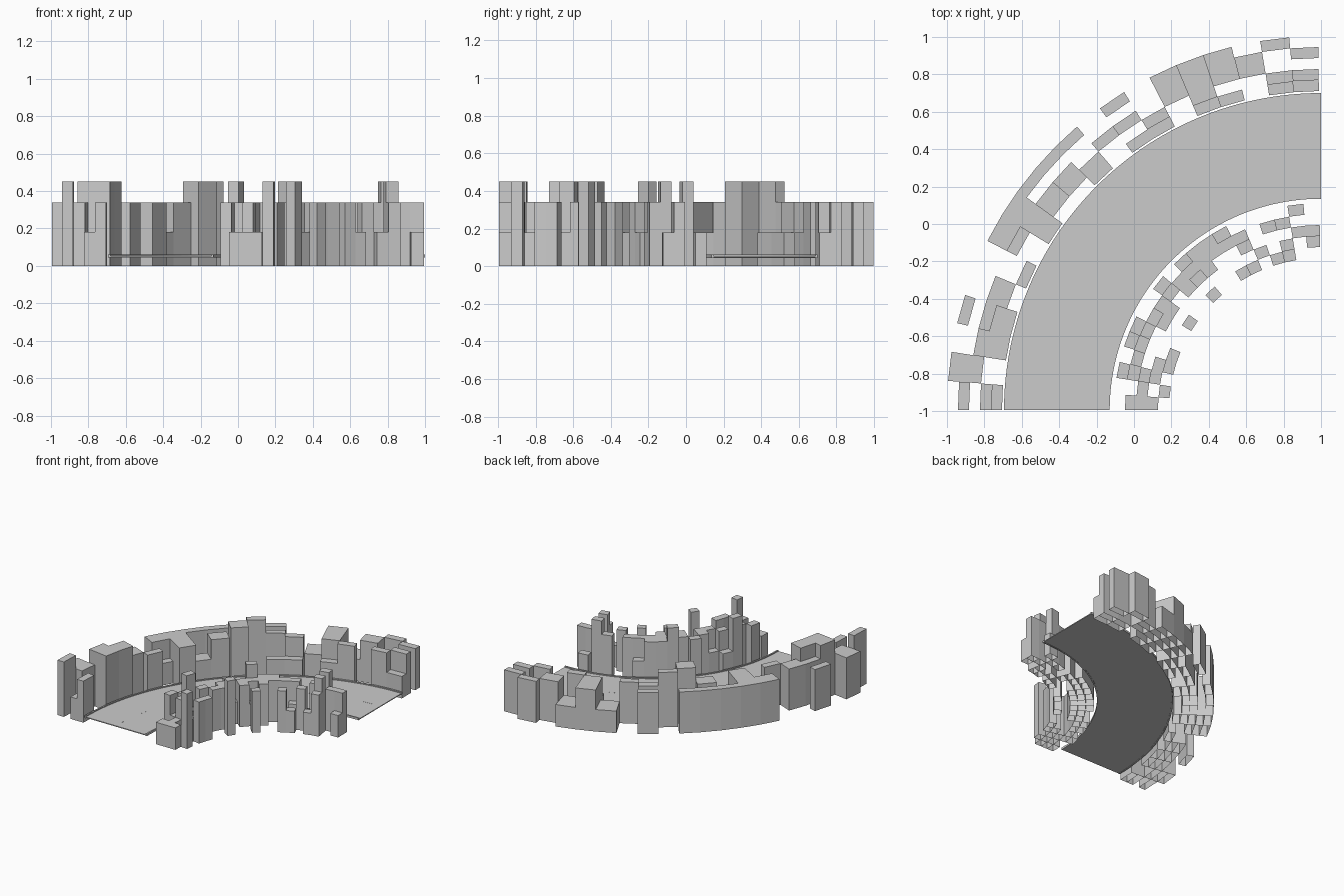
import bpy, bmesh, math
from mathutils import Vector

if "Cube" in bpy.data.objects:
    bpy.data.objects.remove(bpy.data.objects["Cube"])

PIVOT = Vector((1.0, -0.995, 0))      # centre of the bend
HEIGHTS = {"1": 0.18, "2": 0.34, "3": 0.45}
STEP = 0.0588                          # depth of one building plot
SECTOR = 89.6 / 20                     # angle of one building plot


def polar(r, deg, z):
    a = math.radians(deg)
    return PIVOT + Vector((-r * math.cos(a), r * math.sin(a), z))


def finish(bm, name):
    bmesh.ops.recalc_face_normals(bm, faces=bm.faces)
    me = bpy.data.meshes.new(name)
    bm.to_mesh(me)
    bm.free()
    ob = bpy.data.objects.new(name, me)
    bpy.context.collection.objects.link(ob)
    return ob


def arc_block(bm, r0, r1, a0, a1, z0, z1, n=1, bottom=True):
    """Box bent around the pivot with n segments."""
    rings = []
    for i in range(n + 1):
        a = a0 + (a1 - a0) * i / n
        rings.append([bm.verts.new(polar(r, a, z))
                      for r, z in ((r0, z0), (r1, z0), (r1, z1), (r0, z1))])
    for p, q in zip(rings, rings[1:]):
        for j in range(0 if bottom else 1, 4):
            k = (j + 1) % 4
            bm.faces.new((p[j], p[k], q[k], q[j]))
    bm.faces.new(rings[0])
    bm.faces.new(rings[-1][::-1])


# road slab
bm = bmesh.new()
arc_block(bm, 1.14, 1.685, 0, 90, 0.046, 0.053, 48)
finish(bm, "road")

# raised kerbs along both edges
for name, r in (("inner_kerb", 1.13), ("outer_kerb", 1.683)):
    bm = bmesh.new()
    arc_block(bm, r, r + 0.012, 0, 90, 0.044, 0.061, 48)
    finish(bm, name)

# lane dashes
bm = bmesh.new()
for i in range(10):
    a = 2 + i * 9
    arc_block(bm, 1.41, 1.416, a, a + 4, 0.052, 0.0535, 2)
finish(bm, "lane_dashes")

# building plots: one string per ring, one character per sector, digit = height class
OUTER = ["2.33.2.2..3.11.12.21",
         "1.332..2123..2.2..12",
         ".2322.1212.32.1212..",
         "32....22......1212.2",
         ".2.2..22222.2.121.2."]
INNER = [".3.22..3..2..21.12..",
         "1.11...........2.3.1",
         "112...22.212..1...22",
         "1.1212121222222.23..",
         "..2.31..2.3221....1."]

for side, start, rings in (("outer", 1.706, OUTER), ("inner", 0.813, INNER)):
    for i, row in enumerate(rings):
        bm = bmesh.new()
        r = start + i * STEP
        for k, c in enumerate(row):
            if c in HEIGHTS:
                arc_block(bm, r, r + STEP, k * SECTOR, (k + 1) * SECTOR,
                          0, HEIGHTS[c], bottom=False)
        finish(bm, f"{side}_buildings_row_{i + 1}")
